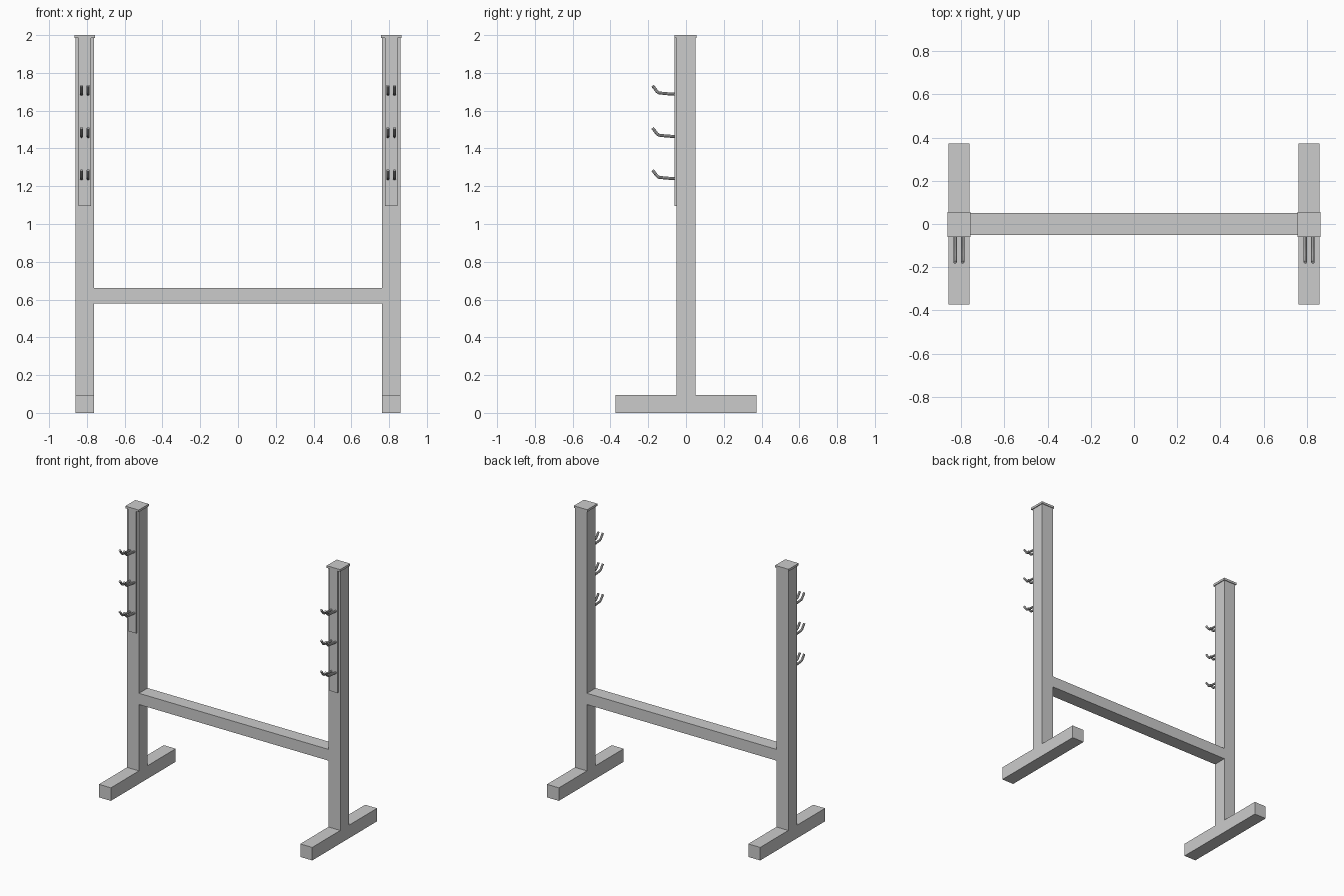
import bpy

if "Cube" in bpy.data.objects:
    bpy.data.objects.remove(bpy.data.objects["Cube"])

POST_X = 0.811


def box(name, x, y, z):
    """Box from (min, max) ranges on each axis."""
    size = [r[1] - r[0] for r in (x, y, z)]
    bpy.ops.mesh.primitive_cube_add(size=1, location=[sum(r) / 2 for r in (x, y, z)])
    ob = bpy.context.object
    ob.name = name
    ob.scale = size
    bpy.ops.object.transform_apply(location=False, rotation=False, scale=True)
    return ob


def hook(name, x, z):
    """Bent round peg sticking out to the front."""
    path = [(-0.058, 0), (-0.105, 0.003), (-0.143, 0.007), (-0.153, 0.014), (-0.177, 0.045)]
    cu = bpy.data.curves.new(name, 'CURVE')
    cu.dimensions = '3D'
    cu.bevel_depth = 0.008
    cu.bevel_resolution = 2
    cu.use_fill_caps = True
    sp = cu.splines.new('POLY')
    sp.points.add(len(path) - 1)
    for p, (y, dz) in zip(sp.points, path):
        p.co = (x, y, z + dz, 1)
    ob = bpy.data.objects.new(name, cu)
    bpy.context.collection.objects.link(ob)
    bpy.ops.object.select_all(action='DESELECT')
    ob.select_set(True)
    bpy.context.view_layer.objects.active = ob
    bpy.ops.object.convert(target='MESH')
    bpy.ops.object.shade_smooth_by_angle()


for side, s in (("left", -1), ("right", 1)):
    c = s * POST_X

    def span(half):
        return (c - half, c + half)

    # foot, upright post and cap
    box(f"{side}_foot", span(0.048), (-0.373, 0.373), (0, 0.095))
    box(f"{side}_post", span(0.048), (-0.05, 0.05), (0.095, 1.985))
    box(f"{side}_cap", span(0.054), (-0.061, 0.055), (1.984, 2.0))
    # hook plate on the front face
    box(f"{side}_hook_plate", span(0.033), (-0.06, -0.049), (1.095, 1.985))
    # three pairs of hooks
    for row, z in enumerate((1.24, 1.463, 1.687)):
        for k, dx in enumerate((-0.0175, 0.0175)):
            hook(f"{side}_hook_{row}_{k}", c + dx, z)

# crossbeam between the posts
inner = POST_X - 0.048
box("crossbeam", (-inner, inner), (-0.05, 0.05), (0.578, 0.66))
